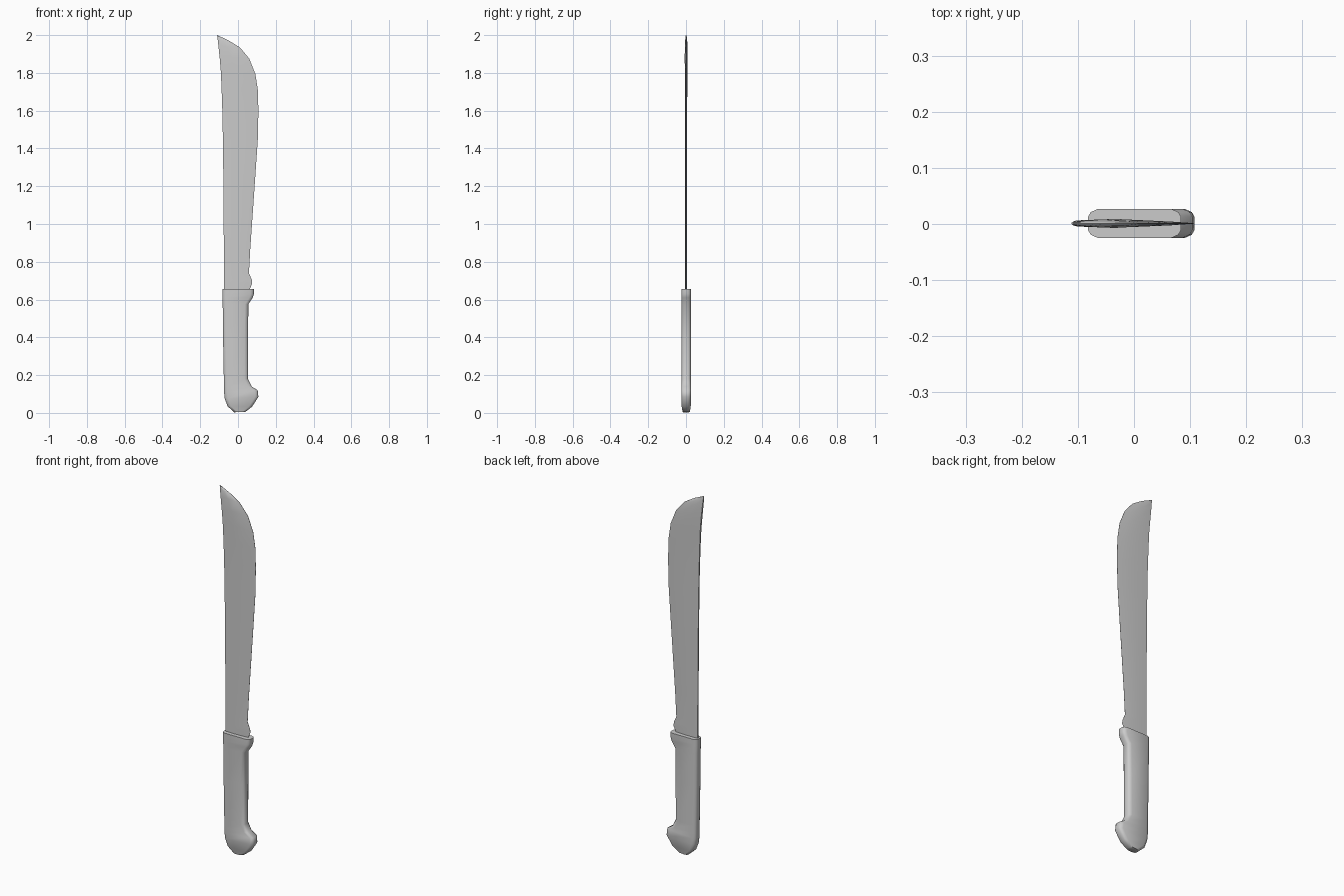
import bpy
import bmesh

cube = bpy.data.objects.get("Cube")
if cube:
    bpy.data.objects.remove(cube, do_unlink=True)

grey = bpy.data.materials.new("light_grey")
grey.use_nodes = True
colour = (0.6, 0.6, 0.6, 1)
grey.diffuse_color = colour
grey.node_tree.nodes["Principled BSDF"].inputs["Base Color"].default_value = colour


def loft(name, rings, angle):
    """Skin a list of equal-length closed rings and cap both ends."""
    bm = bmesh.new()
    rows = [[bm.verts.new(p) for p in ring] for ring in rings]
    for a, b in zip(rows, rows[1:]):
        for i in range(len(a)):
            j = (i + 1) % len(a)
            bm.faces.new((a[i], a[j], b[j], b[i]))
    bm.faces.new(rows[0])
    bm.faces.new(rows[-1])
    bmesh.ops.remove_doubles(bm, verts=bm.verts, dist=0.0001)
    bmesh.ops.recalc_face_normals(bm, faces=bm.faces)
    mesh = bpy.data.meshes.new(name)
    bm.to_mesh(mesh)
    bm.free()
    mesh.materials.append(grey)
    obj = bpy.data.objects.new(name, mesh)
    bpy.context.collection.objects.link(obj)
    bpy.ops.object.select_all(action='DESELECT')
    obj.select_set(True)
    bpy.context.view_layer.objects.active = obj
    bpy.ops.object.shade_smooth_by_angle(angle=angle)
    return obj


def across(left, right, t, y):
    """Point at fraction t between the left and right outline points."""
    return (left[0] + (right[0] - left[0]) * t, y + 0.001,
            left[1] + (right[1] - left[1]) * t)


def blade_ring(left, right, half):
    # blunt spine, thick ridge, thin cutting edge
    half_section = [(0, 0.7), (0.4, 1), (0.8, 0.55), (1, 0.08)]
    front = [across(left, right, t, -half * k) for t, k in half_section]
    back = [across(left, right, t, half * k) for t, k in reversed(half_section)]
    return front + back


def handle_ring(left, right, half):
    # rounded slab: corner offsets from each side, as inset and depth
    width = right[0] - left[0]
    corner = [(0, 0.45), (0.005, 0.78), (0.018, 1)]
    section = [(min(d / width, 0.45), k) for d, k in corner]
    section += [(1 - t, k) for t, k in reversed(section)]
    front = [across(left, right, t, -half * k) for t, k in section]
    back = [across(left, right, t, half * k) for t, k in reversed(section)]
    return front + back


# Blade: spine point, edge point, half thickness
blade = [
    ((-0.073, 0.62), (0.06, 0.62), 0.005),
    ((-0.073, 0.66), (0.062, 0.655), 0.005),
    ((-0.074, 0.69), (0.075, 0.685), 0.005),
    ((-0.074, 0.71), (0.073, 0.705), 0.005),
    ((-0.074, 0.75), (0.058, 0.74), 0.005),
    ((-0.075, 0.87), (0.065, 0.87), 0.005),
    ((-0.077, 1.20), (0.09, 1.23), 0.005),
    ((-0.08, 1.45), (0.105, 1.45), 0.005),
    ((-0.083, 1.60), (0.108, 1.60), 0.005),
    ((-0.087, 1.72), (0.105, 1.71), 0.006),
    ((-0.091, 1.81), (0.092, 1.795), 0.007),
    ((-0.097, 1.88), (0.06, 1.875), 0.008),
    ((-0.104, 1.945), (0.01, 1.935), 0.007),
    ((-0.108, 1.98), (-0.05, 1.972), 0.005),
    ((-0.111, 2.0), (-0.109, 1.999), 0.002),
]
loft("blade", [blade_ring(*row) for row in blade], 0.9)

# Handle: back point, finger-side point, half thickness
handle = [
    ((-0.02, 0.003), (0.04, 0.006), 0.019),
    ((-0.055, 0.035), (0.075, 0.033), 0.024),
    ((-0.07, 0.075), (0.108, 0.085), 0.026),
    ((-0.074, 0.11), (0.104, 0.12), 0.026),
    ((-0.074, 0.14), (0.072, 0.14), 0.026),
    ((-0.075, 0.18), (0.052, 0.18), 0.026),
    ((-0.079, 0.40), (0.053, 0.40), 0.026),
    ((-0.081, 0.58), (0.055, 0.575), 0.026),
    ((-0.082, 0.61), (0.078, 0.61), 0.026),
    ((-0.082, 0.63), (0.084, 0.63), 0.026),
    ((-0.082, 0.656), (0.084, 0.656), 0.026),
]
loft("handle", [handle_ring(*row) for row in handle], 1.0)
